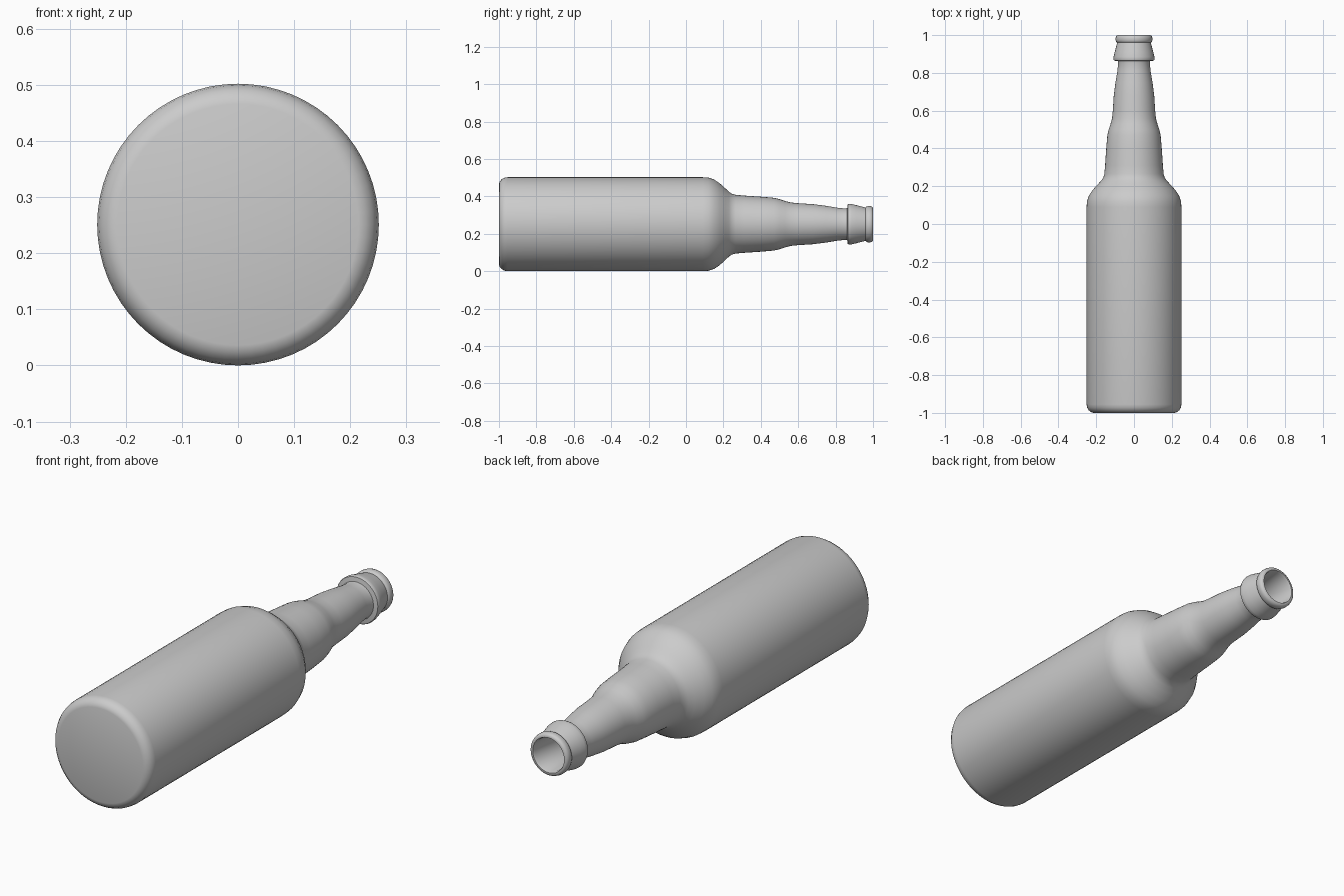
import bpy
import bmesh
from math import pi, radians
from mathutils import Vector

cube = bpy.data.objects.get("Cube")
if cube:
    bpy.data.objects.remove(cube)

AXIS_Z = 0.251   # height of the bottle's axis as it lies on its side
SEGMENTS = 64

glass = bpy.data.materials.new("grey_glass")
glass.use_nodes = True
colour = (0.6, 0.6, 0.6, 1)
glass.diffuse_color = colour
glass.node_tree.nodes["Principled BSDF"].inputs["Base Color"].default_value = colour


def lathe(name, profile):
    """Spin (distance along y, radius) points around the lying axis."""
    bm = bmesh.new()
    verts = [bm.verts.new((r, y, 0)) for y, r in profile]
    edges = [bm.edges.new(pair) for pair in zip(verts, verts[1:])]
    bmesh.ops.spin(bm, geom=verts + edges, cent=(0, 0, 0), axis=(0, 1, 0),
                   angle=2 * pi, steps=SEGMENTS, use_merge=True)
    bmesh.ops.remove_doubles(bm, verts=bm.verts, dist=0.0001)
    bmesh.ops.recalc_face_normals(bm, faces=bm.faces)
    bmesh.ops.translate(bm, verts=bm.verts, vec=Vector((0, 0, AXIS_Z)))
    mesh = bpy.data.meshes.new(name)
    bm.to_mesh(mesh)
    bm.free()
    mesh.materials.append(glass)
    obj = bpy.data.objects.new(name, mesh)
    bpy.context.collection.objects.link(obj)
    bpy.ops.object.select_all(action="DESELECT")
    obj.select_set(True)
    bpy.context.view_layer.objects.active = obj
    bpy.ops.object.shade_smooth_by_angle(angle=radians(40))
    return obj


# Flat base with a rounded heel, straight body
base = [(-1, 0), (-1, 0.215), (-0.996, 0.228), (-0.986, 0.24),
        (-0.972, 0.248), (-0.955, 0.251)]
# Rounded shoulder flowing into the neck
shoulder = [(0.09, 0.251), (0.12, 0.249), (0.15, 0.239), (0.18, 0.219),
            (0.21, 0.192), (0.23, 0.173), (0.245, 0.163), (0.265, 0.157)]
# Stepped, tapering neck
neck = [(0.31, 0.153), (0.4, 0.147), (0.47, 0.141), (0.5, 0.134),
        (0.53, 0.124), (0.56, 0.116), (0.6, 0.112), (0.68, 0.107),
        (0.75, 0.098), (0.81, 0.088), (0.85, 0.084), (0.862, 0.086)]
# Collar ring and rolled lip
finish = [(0.865, 0.106), (0.872, 0.109), (0.885, 0.108), (0.91, 0.102),
          (0.945, 0.093), (0.96, 0.089), (0.964, 0.094), (0.972, 0.097),
          (0.985, 0.097), (0.995, 0.094), (1, 0.087)]
# Inner wall seen through the mouth
inside = [(1, 0.08), (0.99, 0.076), (0.85, 0.072), (0.68, 0.092),
          (0.47, 0.126), (0.26, 0.142), (0.09, 0.235), (-0.95, 0.235),
          (-0.98, 0.2), (-0.98, 0)]

lathe("bottle", base + shoulder + neck + finish + inside)
